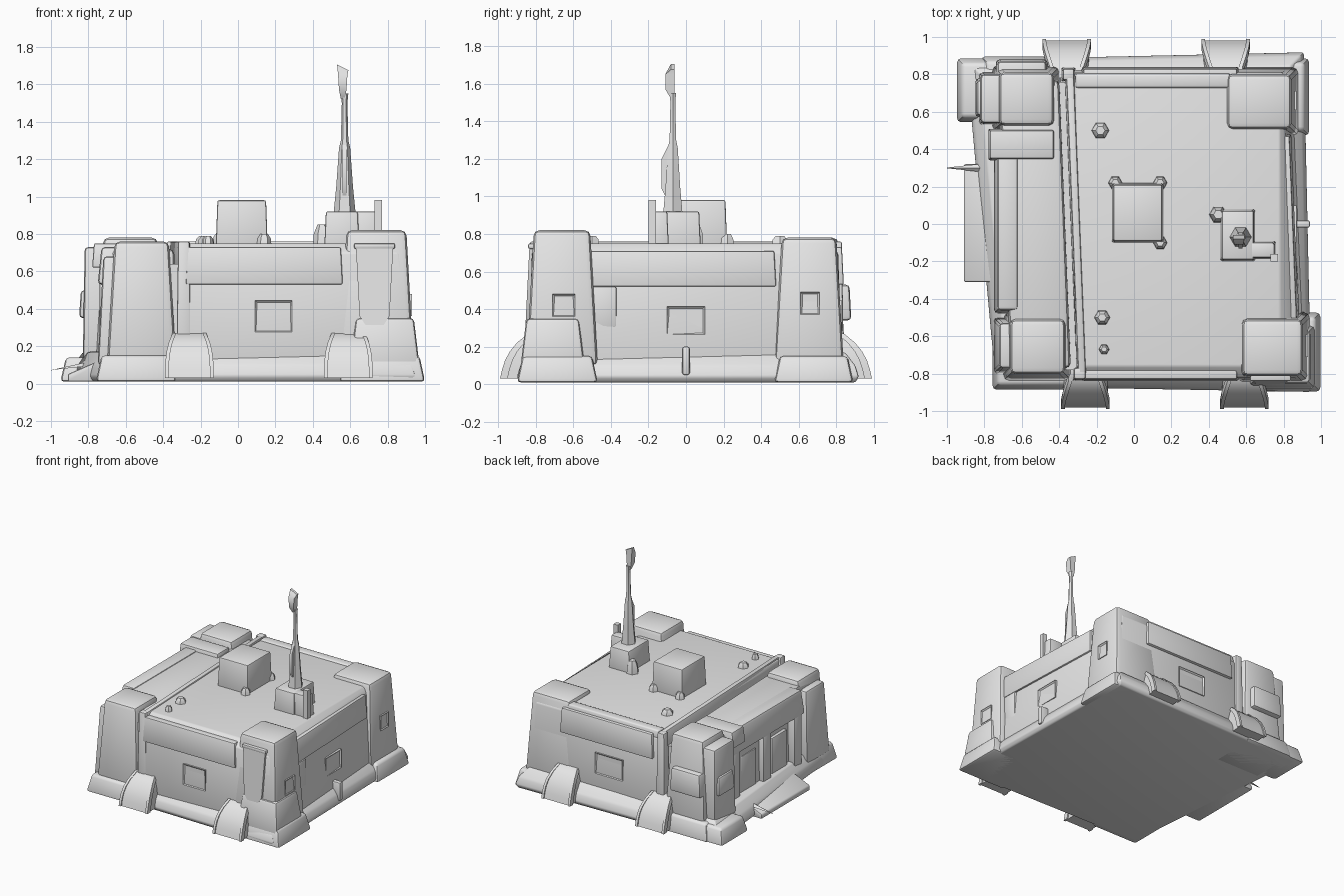
import bpy
import bmesh
import math
from mathutils import Vector

default_cube = bpy.data.objects.get("Cube")
if default_cube:
    bpy.data.objects.remove(default_cube, do_unlink=True)

# Single material
shade = .8
grey = bpy.data.materials.new("plain_grey")
grey.use_nodes = True
grey.diffuse_color = (shade, shade, shade, 1)
grey.node_tree.nodes["Principled BSDF"].inputs["Base Color"].default_value = grey.diffuse_color

# Shared levels and edge softness
GROUND, LEDGE, ROOF = .01, .1, .75
CRISP, SOFT = .01, .03
FRONT, BACK = -1, 1


def loft(name, rings, bevel=0):
    """Skin a stack of equal-sized rings, cap both ends and round the edges."""
    bm = bmesh.new()
    loops = [[bm.verts.new(point) for point in ring] for ring in rings]
    for lower, upper in zip(loops, loops[1:]):
        for i in range(len(lower)):
            bm.faces.new((lower[i - 1], lower[i], upper[i], upper[i - 1]))
    bm.faces.new(loops[0])
    bm.faces.new(loops[-1])
    bmesh.ops.recalc_face_normals(bm, faces=bm.faces)
    if bevel:
        bmesh.ops.bevel(bm, geom=list(bm.edges), offset=bevel, segments=2,
                        profile=.5, affect='EDGES', clamp_overlap=True)
    return finish(name, bm)


def finish(name, bm):
    """Turn a bmesh into a smooth-shaded object with crisp creases."""
    mesh = bpy.data.meshes.new(name)
    bm.to_mesh(mesh)
    bm.free()
    mesh.materials.append(grey)
    obj = bpy.data.objects.new(name, mesh)
    bpy.context.collection.objects.link(obj)
    bpy.ops.object.select_all(action='DESELECT')
    obj.select_set(True)
    bpy.context.view_layer.objects.active = obj
    bpy.ops.object.shade_smooth_by_angle(angle=math.radians(40))
    return obj


def rectangle(x, y, z, skew=0):
    """Four corners at height z; skew slides x along with y."""
    left, right = sorted(x)
    front, back = sorted(y)
    corners = ((left, front), (right, front), (right, back), (left, back))
    return [(cx + skew * cy, cy, z) for cx, cy in corners]


def block(name, x, y, z, taper=0, bevel=CRISP, skew=0):
    """Box between two heights whose sides lean in by taper."""
    left, right = sorted(x)
    front, back = sorted(y)
    top_x = (left + taper, right - taper)
    top_y = (front + taper, back - taper)
    return loft(name, [rectangle(x, y, z[0], skew), rectangle(top_x, top_y, z[1], skew)], bevel)


def around(centre, half):
    return centre - half, centre + half


def turned(name, x, y, profile, sides=6):
    """Faceted upright shape from (height, radius) pairs."""
    angles = [math.tau * i / sides for i in range(sides)]
    return loft(name, [[(x + radius * math.cos(a), y + radius * math.sin(a), z) for a in angles]
                       for z, radius in profile])


def knob(name, x, y, radius, height):
    turned(name, x, y, ((ROOF - SOFT, radius), (ROOF + height / 2, radius * .9),
                        (ROOF + height, radius / 2)))


def window(name, centre, size, outward):
    """Shallow wall plate with a sunken pane on its outward face."""
    bm = bmesh.new()
    bmesh.ops.create_cube(bm, size=1)
    bmesh.ops.scale(bm, vec=size, verts=bm.verts)
    bmesh.ops.translate(bm, vec=centre, verts=bm.verts)
    bm.normal_update()
    pane = [face for face in bm.faces if face.normal.dot(Vector(outward)) > .9]
    bmesh.ops.inset_region(bm, faces=pane, thickness=SOFT / 2, depth=-CRISP)
    finish(name, bm)


# Sloping plinth
outline = ((-.74, -.87), (.95, -.9), (.91, .92), (-.9, .88))
plinth_steps = ((GROUND, .98), (.04, 1), (LEDGE, .98), (.17, .92))
loft("plinth", [[(x * scale, y * scale, z) for x, y in outline]
                for z, scale in plinth_steps], CRISP)

# Main hall with sloping eaves, and the lower side wing linked to it
lean = -.04
loft("main_hall", [rectangle((-.34, .88), (-.84, .83), LEDGE, lean),
                   rectangle((-.33, .83), (-.82, .81), .7, lean),
                   rectangle((-.31, .78), (-.76, .76), ROOF)], CRISP)
block("side_wing", (-.7, -.36), (-.78, .78), (LEDGE, .72), CRISP, SOFT, lean)
block("wing_link", (-.42, -.25), (-.78, .76), (LEDGE, .64), bevel=0, skew=lean)

# Corner towers with spreading feet; each line is outer x, inner x, outer y, inner y, top
towers = {
    "front_left": (.94, .54, -.85, -.47, .82),
    "back_left": (.88, .46, .84, .47, .78),
    "front_right": (-.7, -.33, -.84, -.47, .76),
    "back_right": (-.76, -.39, .85, .49, .78),
}
for name, (outer_x, inner_x, outer_y, inner_y, top) in towers.items():
    block(f"{name}_tower", (outer_x, inner_x), (outer_y, inner_y), (LEDGE, top), -lean, SOFT)
    foot_x = outer_x + math.copysign(.06, outer_x)
    foot_y = outer_y + math.copysign(.05, outer_y)
    block(f"{name}_foot", (foot_x, inner_x), (foot_y, inner_y), (GROUND, .15), SOFT, .02)

# Extra masses on the towers
block("front_left_shoulder", (.6, .97), (-.88, -.54), (LEDGE, .35), SOFT, .02)
block("front_right_shoulder", (-.75, -.6), (-.8, -.5), (LEDGE, .68), SOFT, .02)
block("back_right_shoulder", (-.83, -.6), (.53, .81), (LEDGE, .73), CRISP, .02)
block("back_right_spread", (-.95, -.6), (.54, .89), (GROUND, .14), SOFT, .02)
block("back_bulge", (-.74, -.46), (.7, .88), (.34, .53), CRISP, .02)
block("side_bulge", (-.85, -.7), (.57, .78), (.35, .5), CRISP, .02)

# Roof rims
block("roof_side_rim", (-.34, -.28), (-.81, .8), (.6, ROOF + CRISP), CRISP, CRISP, lean)
block("roof_back_rim", (-.32, .52), (.72, .81), (.7, ROOF + CRISP), CRISP)

for label, side in (("front", FRONT), ("back", BACK)):
    # Cornice and joint column on each long wall
    block(f"{label}_cornice", (-.28, .56), (side * .76, side * .84), (.53, .73), CRISP)
    block(f"{label}_joint_column", around(-.32 - side * SOFT, .04), (side * .76, side * .84),
          (LEDGE, ROOF + CRISP), CRISP)
    # Flared buttresses, rounding over towards the wall as they rise
    for hand, x in (("right", -.31), ("left", .54)):
        centre = x - side * .05
        steps = [i / 5 for i in range(6)]
        height = [.03 + .24 * t for t in steps]
        reach = [side * (.98 - .05 * t - .1 * t ** 3) for t in steps]
        half = [.12 - .04 * t ** 3 for t in steps]
        loft(f"{label}_{hand}_buttress", [rectangle(around(centre, w), (side * .78, r), z)
                                          for w, r, z in zip(half, reach, height)])
        for edge in (-1, 1):
            loft(f"{label}_{hand}_buttress_ridge",
                 [rectangle(around(centre + edge * w, CRISP), (r - side * SOFT, r + side * CRISP), z)
                  for w, r, z in zip(half, reach, height)])
block("side_cornice", (.76, .86), (-.52, .48), (.52, .71), CRISP, skew=lean)

# Wing entrance: awning, posts, door panels and ramp
block("entrance_awning", (-.75, -.6), (-.48, .5), (.53, .73), .02, .02)
block("awning_end_band", (-.78, -.42), (.34, .51), (.62, ROOF), CRISP)
for y in (-.4, 0, .4):
    block("door_post", (-.74, -.66), around(y, .05), (LEDGE, .56))
for y in (-.2, .2):
    block("door_panel", (-.71, -.66), around(y, LEDGE), (LEDGE, .46))
ramp_sides = (-.31, .32)
loft("entrance_ramp", [[(-.91, y, GROUND), (-.68, y, GROUND), (-.68, y, .15), (-.91, y, .05)]
                       for y in ramp_sides], CRISP)
loft("ramp_spike", [[(-.74, .27, LEDGE), (-.74, .33, LEDGE), (-.74, .3, .13)],
                    [(-1, .3 + d, .07 + abs(d)) for d in (-.002, .002, 0)]])

# Pointed shield hanging on the front tower
shield = ((.63, .74), (.83, .74), (.81, .36), (.73, .24), (.65, .36))
loft("front_shield", [[(x, y + .05 * z, z) for x, z in shield] for y in (-.87, -.83)])
block("shield_bar", around(.73, .11), (-.84, -.78), (.72, ROOF))

# Sunken windows and wall fittings
facing_side, facing_front, facing_back = (1, 0, 0), (0, -1, 0), (0, 1, 0)
window("front_tower_window", (.91, -.65, .42), (.04, .12, .12), facing_side)
window("back_tower_window", (.85, .66, .43), (.04, .1, .12), facing_side)
window("side_window", (.85, 0, .34), (.04, .2, .15), facing_side)
window("front_window", (.19, -.82, .36), (.2, .04, .17), facing_front)
window("back_window", (.12, .81, .36), (.25, .04, .17), facing_back)
block("side_wall_panel", (.8, .88), (-.5, -.37), (.3, .52))
block("side_pipe", (.84, .94), around(0, .02), (.05, .2))

# Roof hut with corner knobs
block("roof_hut", (-.12, .16), (-.1, .22), (.7, .98), CRISP)
for x, y in ((-.1, .22), (.14, .22), (.14, -.1)):
    knob("hut_corner_knob", x, y, .04, .05)

# Mast base with side fittings
block("mast_base", (.46, .65), (-.2, .08), (.7, .92), CRISP)
block("mast_base_side", (.6, .76), (-.19, -.09), (.7, .92), CRISP)
block("small_post", around(.75, .02), around(-.18, .02), (.7, .98), bevel=0)
knob("mast_base_knob", .45, .05, .05, LEDGE)

# Antenna: tapered foot, thin rod, side fin and blade head
mast_x, mast_y = .57, -.07
turned("antenna_mast", mast_x, mast_y,
       ((.9, .06), (1.05, .045), (1.26, .03), (1.3, .02), (1.5, .015), (1.55, .02)))
loft("antenna_fin", [rectangle(around(mast_x, CRISP), (mast_y - depth, mast_y), z)
                     for z, depth in ((1, .04), (1.04, .06), (1.2, .06), (1.28, .02))])
head = loft("antenna_head", [rectangle(around(mast_x - CRISP, half), (mast_y - depth, mast_y + CRISP), z)
                             for z, half, depth in ((1.52, CRISP, CRISP), (1.57, .02, .04),
                                                    (1.65, .025, .04), (1.69, SOFT, CRISP))])
for vert in head.data.vertices:
    if vert.co.z > 1.68:
        vert.co.z += (mast_x - CRISP - vert.co.x) / 2

# Roof vents
for x, y, radius in ((-.18, .5, .05), (-.17, -.5, .045), (-.16, -.67, SOFT)):
    knob("roof_vent", x, y, radius, .04)
